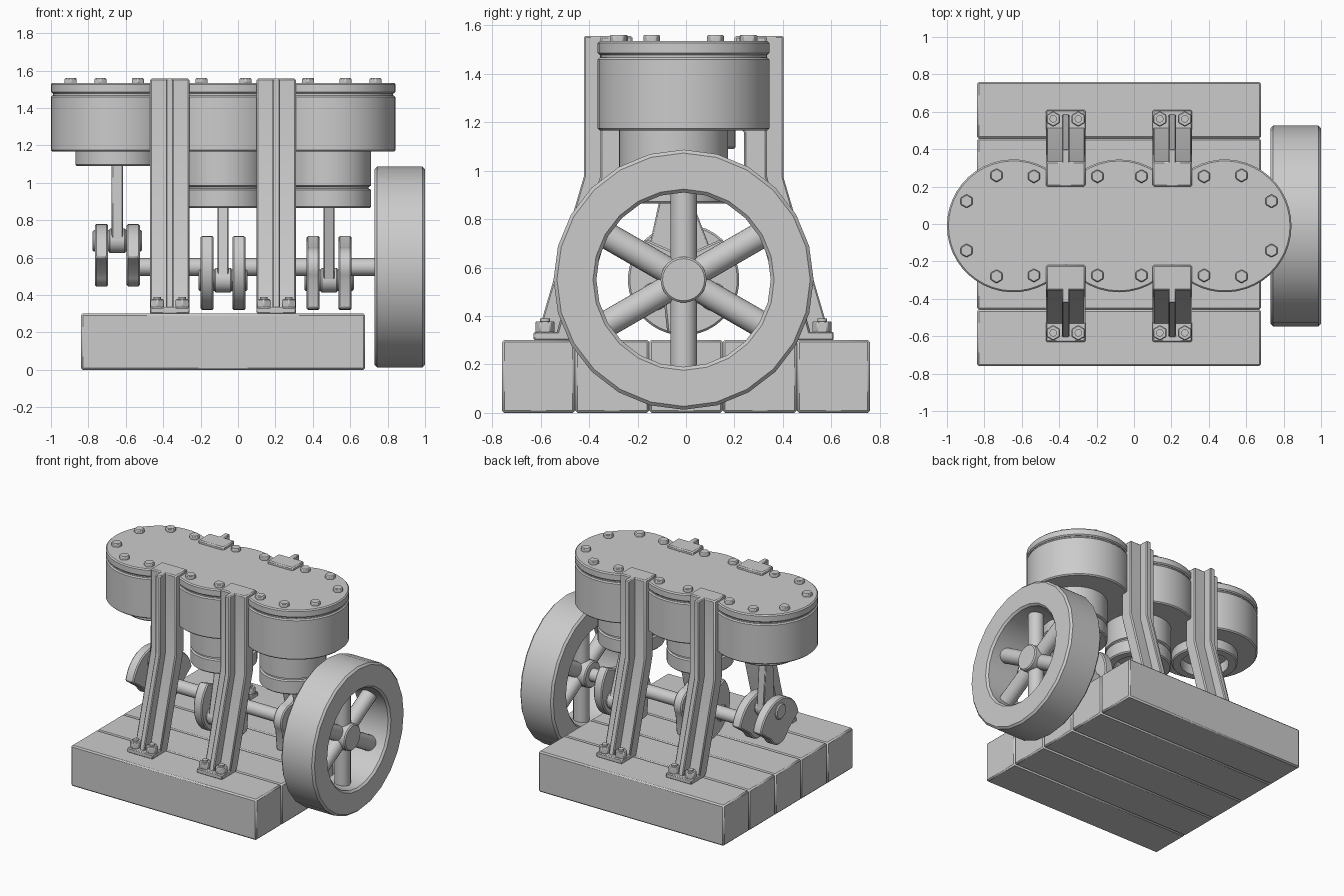
import bpy, bmesh
from math import sin, cos, pi, radians, acos
from mathutils import Vector, Matrix

cube = bpy.data.objects.get("Cube")
if cube:
    bpy.data.objects.remove(cube)

metal = bpy.data.materials.new("plain_grey")
metal.use_nodes = True
GREY = (0.6, 0.6, 0.6, 1)
metal.diffuse_color = GREY
metal.node_tree.nodes["Principled BSDF"].inputs["Base Color"].default_value = GREY

YC = -0.01           # engine centre line
AXLE = 0.55          # crankshaft height
CYLS = (-0.645, -0.08, 0.487)
RAD = 0.355


def finish(name, bm, bevel=0.0):
    bmesh.ops.recalc_face_normals(bm, faces=bm.faces)
    mesh = bpy.data.meshes.new(name)
    bm.to_mesh(mesh)
    bm.free()
    mesh.materials.append(metal)
    ob = bpy.data.objects.new(name, mesh)
    bpy.context.collection.objects.link(ob)
    bpy.ops.object.select_all(action='DESELECT')
    ob.select_set(True)
    bpy.context.view_layer.objects.active = ob
    bpy.ops.object.shade_smooth_by_angle(angle=radians(32))
    if bevel:
        mod = ob.modifiers.new("edge_bevel", 'BEVEL')
        mod.width = bevel
        mod.segments = 1
        mod.limit_method = 'ANGLE'
        mod.angle_limit = radians(40)
    return ob


def add_prism(bm, points, vec):
    face = bm.faces.new([bm.verts.new(p) for p in points])
    ext = bmesh.ops.extrude_face_region(bm, geom=[face], use_keep_orig=True)
    verts = [g for g in ext["geom"] if isinstance(g, bmesh.types.BMVert)]
    bmesh.ops.translate(bm, verts=verts, vec=vec)


def prism(name, points, vec, bevel=0.0):
    bm = bmesh.new()
    add_prism(bm, points, vec)
    return finish(name, bm, bevel)


def box(name, x0, x1, y0, y1, z0, z1, bevel=0.0):
    pts = [(x0, y0, z0), (x1, y0, z0), (x1, y1, z0), (x0, y1, z0)]
    return prism(name, pts, (0, 0, z1 - z0), bevel)


def rod(name, a, b, r, sides=24, bevel=0.0):
    a, b = Vector(a), Vector(b)
    bm = bmesh.new()
    turn = (b - a).to_track_quat('Z', 'Y').to_matrix().to_4x4()
    bmesh.ops.create_cone(bm, cap_ends=True, segments=sides, radius1=r, radius2=r,
                          depth=(b - a).length,
                          matrix=Matrix.Translation((a + b) / 2) @ turn)
    return finish(name, bm, bevel)


def lathe(name, profile, centre, axis, steps, closed, bevel=0.0):
    # profile holds (radius, distance along axis)
    bm = bmesh.new()
    axis = Vector(axis)
    side = Vector((0, 1, 0))
    vs = [bm.verts.new(Vector(centre) + axis * h + side * r) for r, h in profile]
    last = len(vs) if closed else len(vs) - 1
    edges = [bm.edges.new((vs[i], vs[(i + 1) % len(vs)])) for i in range(last)]
    bmesh.ops.spin(bm, geom=vs + edges, cent=centre, axis=axis, angle=2 * pi,
                   steps=steps, use_duplicate=False)
    bmesh.ops.remove_doubles(bm, verts=bm.verts, dist=0.0005)
    return finish(name, bm, bevel)


def arc(cx, cy, r, a0, a1, n):
    angs = [a0 + (a1 - a0) * i / n for i in range(n + 1)]
    return [(cx + r * cos(a), cy + r * sin(a)) for a in angs]


# Base of five planks
cuts = (-0.76, -0.458, -0.152, 0.152, 0.458, 0.76)
for i in range(5):
    box(f"base_plank_{i + 1}", -0.84, 0.68, cuts[i], cuts[i + 1], 0, 0.302, 0.01)


# Triple cylinder block and lid
def lobes(r, z):
    a = acos((CYLS[1] - CYLS[0]) / 2 / r)
    pts = arc(CYLS[1], YC, r, a - pi, -a, 12)[:-1]
    pts += arc(CYLS[2], YC, r, a - pi, pi - a, 36)[:-1]
    pts += arc(CYLS[1], YC, r, a, pi - a, 12)[:-1]
    pts += arc(CYLS[0], YC, r, a, 2 * pi - a, 36)[:-1]
    return [(x, y, z) for x, y in pts]


prism("cylinder_block", lobes(RAD, 1.167), (0, 0, 0.3), 0.008)
prism("gasket", lobes(RAD - 0.012, 1.46), (0, 0, 0.025))
prism("cylinder_lid", lobes(RAD, 1.478), (0, 0, 0.057), 0.008)

lid_bolts = [(-0.895, 0.132), (-0.735, 0.27), (-0.535, 0.265), (-0.195, 0.265),
             (0.04, 0.265), (0.375, 0.265), (0.575, 0.27), (0.735, 0.132)]
for x, y in lid_bolts:
    for s in (-1, 1):
        rod("lid_bolt", (x, YC + s * y, 1.52), (x, YC + s * y, 1.56), 0.037, 6, 0.005)

# Columns: plate with an outer rib, a lug at the top and a bolted foot
for cx in (-0.365, 0.205):
    for s in (-1, 1):
        def yz(x, pts):
            return [(x, YC + s * y, z) for y, z in pts]

        plate = [(0.21, 1.557), (0.345, 1.557), (0.345, 0.975), (0.53, 0.31),
                 (0.44, 0.31), (0.25, 0.975), (0.25, 1.167), (0.21, 1.167)]
        prism("column_plate", yz(cx - 0.105, plate), (0.21, 0, 0), 0.008)
        rib = [(0.3, 1.557), (0.412, 1.557), (0.412, 0.975), (0.585, 0.385),
               (0.6, 0.31), (0.48, 0.31), (0.3, 0.975)]
        prism("column_rib", yz(cx - 0.02, rib), (0.04, 0, 0), 0.006)
        foot = [(0.45, 0.3), (0.62, 0.3), (0.62, 0.335), (0.45, 0.335)]
        prism("column_foot", yz(cx - 0.105, foot), (0.21, 0, 0), 0.006)
        for dx in (-0.067, 0.067):
            y = YC + s * 0.572
            rod("foot_nut", (cx + dx, y, 0.33), (cx + dx, y, 0.378), 0.042, 6, 0.005)
            rod("foot_stud", (cx + dx, y, 0.33), (cx + dx, y, 0.39), 0.02, 12)

# Cranks, connecting rods and hollow pistons
for cx, turn, pz, py in zip(CYLS, (0, 120, -120), (1.09, 0.865, 0.865),
                            (-0.02, -0.052, -0.052)):
    t = radians(turn)
    pin = Vector((cx, YC - 0.14 * sin(t), AXLE + 0.14 * cos(t)))
    lobe = arc(0, 0, 0.23, radians(-77), radians(77), 18)
    lobe += [(-0.035, 0.105)] + arc(0, 0, 0.105, radians(125), radians(235), 10)
    lobe += [(-0.035, -0.105)]
    for dx in (-0.12, 0.05):
        web = [(cx + dx, YC - u * sin(t) - v * cos(t), AXLE + u * cos(t) - v * sin(t))
               for u, v in lobe]
        prism("crank_web", web, (0.07, 0, 0), 0.008)
    ends = Vector((0.132, 0, 0))
    rod("crank_pin", pin - ends, pin + ends, 0.058, 24, 0.008)
    half = Vector((0.045, 0, 0))
    rod("rod_big_end", pin - half, pin + half, 0.066, 24, 0.006)
    top = pz + 0.12
    shank = [(pin.y - 0.065, pin.z), (pin.y + 0.065, pin.z),
             (py + 0.035, top), (py - 0.035, top)]
    prism("connecting_rod", [(cx - 0.03, y, z) for y, z in shank], (0.06, 0, 0), 0.006)
    skirt = [(0, 0.1), (0.165, 0.1), (0.165, 0), (0.217, 0), (0.225, 0.008),
             (0.225, 0.098), (0.212, 0.104), (0.212, 0.114), (0.225, 0.12),
             (0.225, 0.34), (0, 0.34)]
    lathe("piston", skirt, (cx, py, pz), (0, 0, 1), 40, False)

# Crankshaft segments between the cranks
for x0, x1 in ((-0.56, -0.17), (0.0, 0.41), (0.57, 0.8)):
    rod("crankshaft", (x0, YC, AXLE), (x1, YC, AXLE), 0.047)

# Flywheel
hub = (0.865, YC, AXLE)
rim = [(0.36, -0.135), (0.537, -0.135), (0.537, 0.135), (0.36, 0.135)]
lathe("flywheel_rim", rim, hub, (1, 0, 0), 24, True, 0.014)
rod("flywheel_hub", (0.77, YC, AXLE), (0.95, YC, AXLE), 0.095, 24, 0.008)
for k in range(6):
    a = radians(90 + 60 * k)
    rod("flywheel_spoke", hub, (hub[0], YC + 0.4 * cos(a), AXLE + 0.4 * sin(a)), 0.055, 20)
